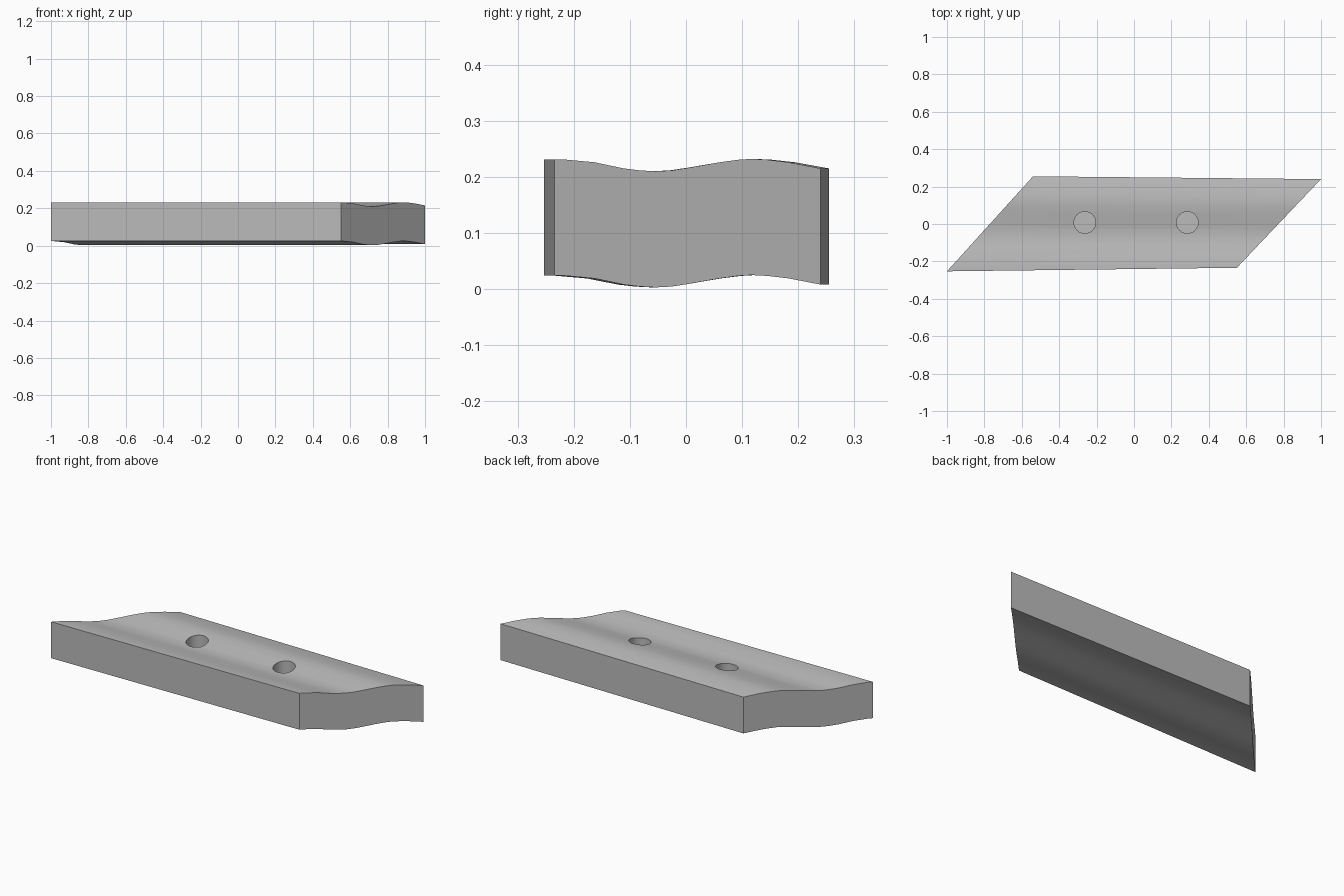
import bpy
import bmesh
from math import radians

cube = bpy.data.objects.get("Cube")
if cube:
    bpy.data.objects.remove(cube, do_unlink=True)

grey = bpy.data.materials.new("plain grey")
grey.use_nodes = True
grey.diffuse_color = (0.5, 0.5, 0.5, 1)
grey.node_tree.nodes["Principled BSDF"].inputs["Base Color"].default_value = (0.5, 0.5, 0.5, 1)

THICKNESS = 0.207
# Wave across the width: fraction from front to back, top height
WAVE = [(0, 0.231), (0.035, 0.231), (0.15, 0.226), (0.26, 0.215), (0.32, 0.2115),
        (0.38, 0.21), (0.44, 0.2115), (0.5, 0.216), (0.62, 0.226), (0.69, 0.2305),
        (0.74, 0.232), (0.8, 0.2305), (0.88, 0.226), (1, 0.215)]
# Front and back corners of each slanted end
ENDS = [((-1, -0.253), (-0.54, 0.255)), ((0.55, -0.234), (1, 0.24))]


def mix(a, b, t):
    return a + (b - a) * t


# Wavy slab: one closed wave section at each slanted end
bm = bmesh.new()
sections = []
for front, back in ENDS:
    def point(t, z):
        return bm.verts.new((mix(front[0], back[0], t), mix(front[1], back[1], t), z))
    top = [point(t, z) for t, z in WAVE]
    bottom = [point(t, z - THICKNESS) for t, z in reversed(WAVE)]
    sections.append(top + bottom)
    bm.faces.new(sections[-1])
left, right = sections
count = len(left)
for i in range(count):
    j = (i + 1) % count
    bm.faces.new((left[i], left[j], right[j], right[i]))
bmesh.ops.recalc_face_normals(bm, faces=bm.faces)
mesh = bpy.data.meshes.new("wavy_slab")
bm.to_mesh(mesh)
bm.free()
slab = bpy.data.objects.new("wavy_slab", mesh)
bpy.context.collection.objects.link(slab)
mesh.materials.append(grey)
bpy.context.view_layer.objects.active = slab

# Two blind round holes in the top
for x in (-0.263, 0.285):
    bpy.ops.mesh.primitive_cylinder_add(vertices=32, radius=0.058, depth=0.2,
                                        location=(x, 0.008, 0.2))
    cutter = bpy.context.object
    cutter.name = "hole_cutter"
    cutter.data.materials.append(grey)
    cut = slab.modifiers.new("hole", "BOOLEAN")
    cut.operation = "DIFFERENCE"
    cut.solver = "EXACT"
    cut.object = cutter
    bpy.context.view_layer.objects.active = slab
    bpy.ops.object.modifier_apply(modifier=cut.name)
    bpy.data.objects.remove(cutter, do_unlink=True)

# Smooth wave with crisp rims
bpy.ops.object.select_all(action="DESELECT")
slab.select_set(True)
bpy.ops.object.shade_smooth_by_angle(angle=radians(30))
